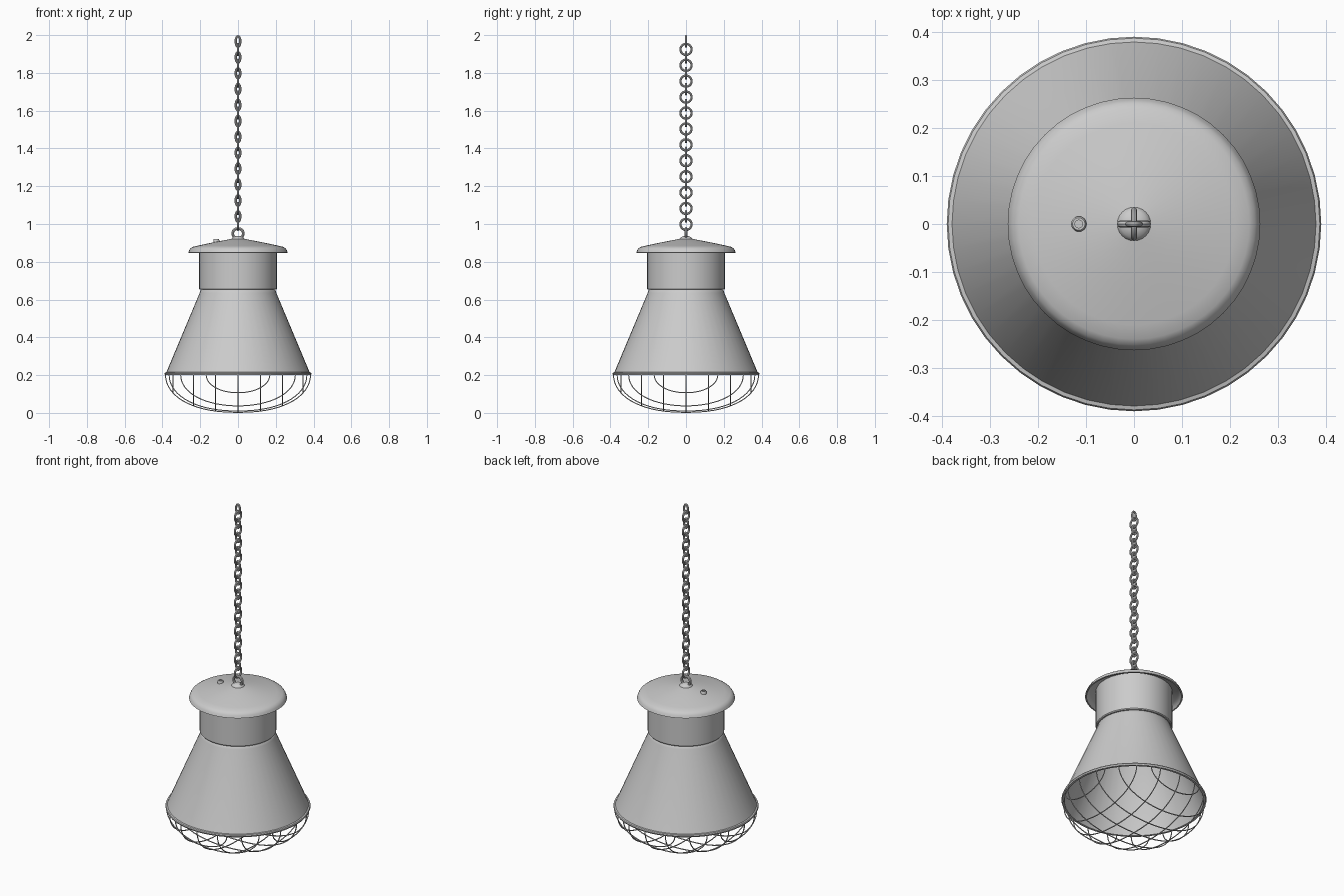
import bpy, bmesh
from math import sin, cos, pi, sqrt, radians

if "Cube" in bpy.data.objects:
    bpy.data.objects.remove(bpy.data.objects["Cube"])


def lathe(name, profile, segs=48, closed=True, loc=(0, 0, 0)):
    """Spin an (r, z) profile round the z axis."""
    bm = bmesh.new()
    vs = [bm.verts.new((r, 0, z)) for r, z in profile]
    edges = [bm.edges.new(p) for p in zip(vs, vs[1:])]
    if closed:
        edges.append(bm.edges.new((vs[-1], vs[0])))
    bmesh.ops.spin(bm, geom=vs + edges, cent=(0, 0, 0), axis=(0, 0, 1),
                   angle=2 * pi, steps=segs)
    bmesh.ops.remove_doubles(bm, verts=bm.verts[:], dist=0.0002)
    bmesh.ops.recalc_face_normals(bm, faces=bm.faces[:])
    me = bpy.data.meshes.new(name)
    bm.to_mesh(me)
    bm.free()
    ob = bpy.data.objects.new(name, me)
    bpy.context.collection.objects.link(ob)
    ob.location = loc
    finish(ob)
    return ob


def finish(ob):
    bpy.ops.object.select_all(action='DESELECT')
    ob.select_set(True)
    bpy.context.view_layer.objects.active = ob
    if ob.type == 'CURVE':
        bpy.ops.object.convert(target='MESH')
    bpy.ops.object.shade_smooth_by_angle(angle=radians(35))


def wires(name, paths, radius, cyclic, res=2):
    """Round tubes along a list of point paths, joined in one object."""
    cu = bpy.data.curves.new(name, 'CURVE')
    cu.dimensions = '3D'
    cu.bevel_depth = radius
    cu.bevel_resolution = res
    cu.use_fill_caps = not cyclic
    for pts in paths:
        sp = cu.splines.new('POLY')
        sp.points.add(len(pts) - 1)
        for p, co in zip(sp.points, pts):
            p.co = (*co, 1)
        sp.use_cyclic_u = cyclic
    ob = bpy.data.objects.new(name, cu)
    bpy.context.collection.objects.link(ob)
    finish(ob)


def oval(w, h, z, along_x, n=24):
    pts = []
    for i in range(n):
        a = 2 * pi * i / n
        u = w * cos(a)
        pts.append((u if along_x else 0, 0 if along_x else u, z + h * sin(a)))
    return pts


# conical shade with rolled rim
lathe("shade", [(0.19, 0.655), (0.199, 0.648), (0.203, 0.635), (0.379, 0.216),
                (0.387, 0.214), (0.39, 0.208), (0.387, 0.2), (0.374, 0.2),
                (0.372, 0.212), (0.195, 0.635), (0.188, 0.645)])

# cylindrical neck
lathe("neck", [(0.190, 0.652), (0.202, 0.652), (0.206, 0.657), (0.206, 0.875),
               (0.195, 0.875)])

# shallow cap with turned-down edge
lathe("cap", [(0, 0.925), (0.035, 0.921), (0.13, 0.903), (0.21, 0.886),
              (0.24, 0.879), (0.252, 0.871), (0.258, 0.862), (0.263, 0.848),
              (0.255, 0.847), (0.248, 0.862), (0.235, 0.870), (0.13, 0.893),
              (0, 0.913)], closed=False)

# boss under the hanging ring
lathe("hanger_boss", [(0.036, 0.915), (0.035, 0.921), (0.028, 0.929),
                      (0.016, 0.935), (0, 0.937)], segs=24, closed=False)

# cable gland on the cap
lathe("cable_gland", [(0.016, 0.895), (0.016, 0.916), (0.013, 0.921),
                      (0.008, 0.921), (0.008, 0.910), (0, 0.910)],
      segs=20, closed=False, loc=(-0.115, 0, 0))

# hanging ring
wires("hanger_ring", [oval(0.028, 0.026, 0.95, True)], 0.0075, True)

# chain of alternating links
links = []
for i in range(12):
    drop = i * 0.0842
    links.append(oval(0.0125, 0.0275, 1.9665 - drop, True))
    links.append(oval(0.0295, 0.0295, 1.9245 - drop, False))
wires("chain", links, 0.006, True)

# domed guard: crossing wires laid over a flattened bowl
R, TOP, DEPTH = 0.384, 0.204, 0.201
paths = []
for c in (-0.345, -0.235, -0.12, 0, 0.12, 0.235, 0.345):
    half = sqrt(R * R - c * c)
    run = []
    for k in range(33):
        u = half * sin(-pi / 2 + pi * k / 32)
        rho = min(1.0, sqrt(u * u + c * c) / R)
        run.append((u, c, TOP - DEPTH * max(0.0, 1 - rho ** 2.3) ** 0.476))
    paths += [run, [(y, x, z) for x, y, z in run]]
wires("guard_wires", paths, 0.003, False, res=1)
